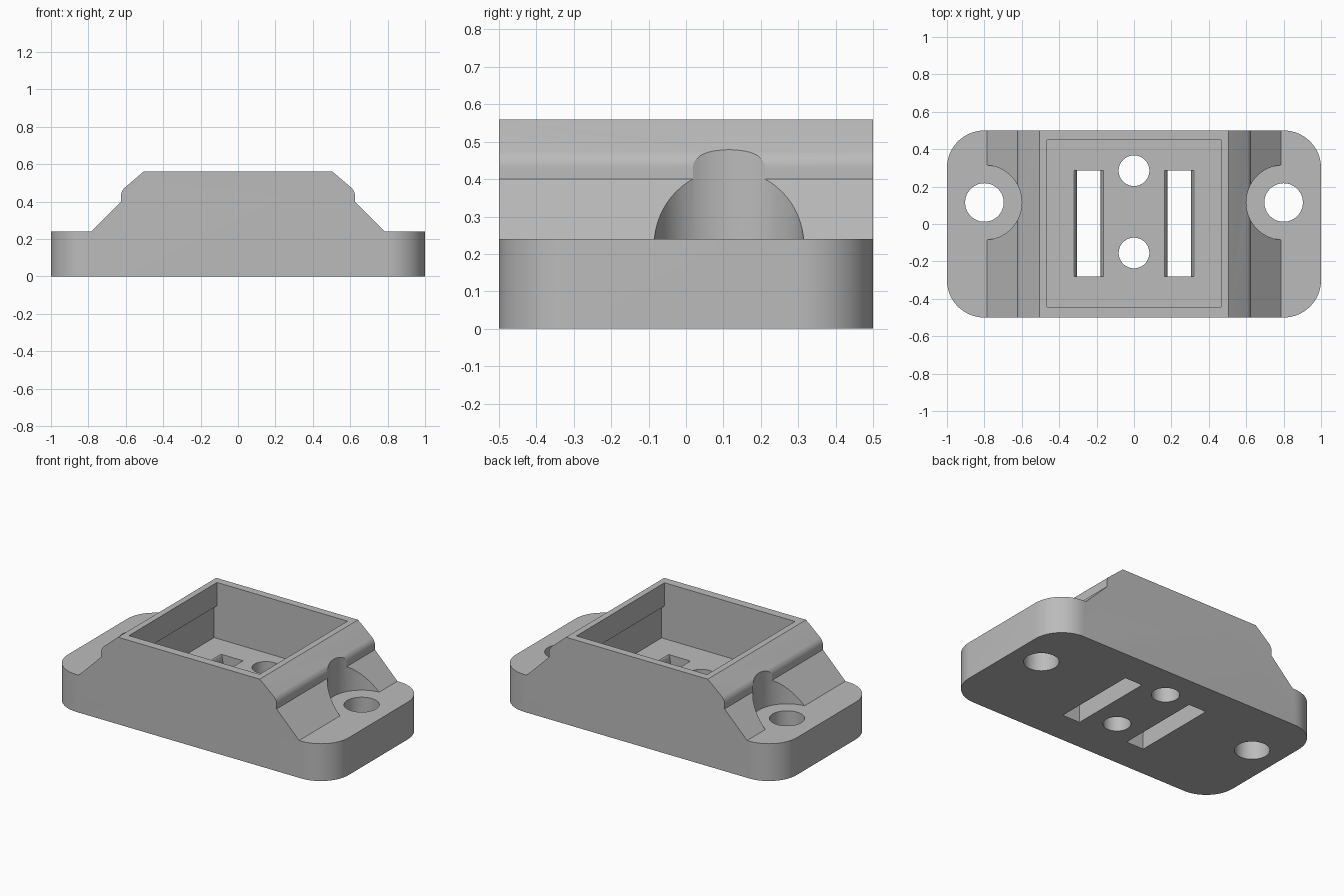
import bpy, bmesh
from math import radians, cos, sin, pi

cube = bpy.data.objects.get("Cube")
if cube:
    bpy.data.objects.remove(cube, do_unlink=True)

grey = bpy.data.materials.new("plain grey")
grey.use_nodes = True
grey.diffuse_color = (0.5, 0.5, 0.5, 1)
grey.node_tree.nodes["Principled BSDF"].inputs["Base Color"].default_value = (0.5, 0.5, 0.5, 1)


def prism(name, points, start, end, axis="z"):
    """Extrude an outline: (x, y) along z, or (x, z) along y."""
    bm = bmesh.new()
    place = (lambda a, b, h: (a, b, h)) if axis == "z" else (lambda a, b, h: (a, h, b))
    face = bm.faces.new([bm.verts.new(place(a, b, start)) for a, b in points])
    ext = bmesh.ops.extrude_face_region(bm, geom=[face])
    verts = [v for v in ext["geom"] if isinstance(v, bmesh.types.BMVert)]
    bmesh.ops.translate(bm, verts=verts, vec=place(0, 0, end - start))
    bmesh.ops.recalc_face_normals(bm, faces=bm.faces)
    mesh = bpy.data.meshes.new(name)
    bm.to_mesh(mesh)
    bm.free()
    mesh.materials.append(grey)
    obj = bpy.data.objects.new(name, mesh)
    bpy.context.collection.objects.link(obj)
    return obj


def arc(cx, cy, r, a0, a1, n):
    return [(cx + r * cos(radians(a0 + (a1 - a0) * i / n)),
             cy + r * sin(radians(a0 + (a1 - a0) * i / n))) for i in range(n + 1)]


def circle(cx, cy, r, n=64):
    return arc(cx, cy, r, 0, 360, n)[:-1]


def mirrored(half):
    return half + [(-x, z) for x, z in reversed(half)]


cutters = []


def boolean(target, cutter, operation="DIFFERENCE"):
    mod = target.modifiers.new(cutter.name, "BOOLEAN")
    mod.operation = operation
    mod.solver = "EXACT"
    mod.object = cutter
    cutter.hide_render = True
    cutters.append(cutter)


# Housing: sloped side profile with a rounded shoulder
shoulder = arc(0.565, 0.43, 0.06, 0, 45, 8)
half = [(1, 0), (1, 0.24), (0.785, 0.24), (0.625, 0.40)] + shoulder + [(0.505, 0.56)]
body = prism("housing", mirrored(half), -0.5, 0.5, "y")

# Rounded plan outline
plan = []
for cx, cy, a in ((0.8, 0.3, 0), (-0.8, 0.3, 90), (-0.8, -0.3, 180), (0.8, -0.3, 270)):
    plan += arc(cx, cy, 0.2, a, a + 90, 16)
boolean(body, prism("plan_outline", plan, -0.1, 0.7), "INTERSECT")

# Open pocket, slightly wider below the shoulder
pocket = mirrored([(0.485, 0.20), (0.485, 0.40), (0.465, 0.41), (0.465, 0.7)])
boolean(body, prism("pocket", pocket, -0.445, 0.45, "y"))

# Screw seats and screw holes in both flanges
for side, word in ((-1, "right"), (1, "left")):
    boolean(body, prism(word + "_screw_seat", circle(side * 0.8, 0.115, 0.2), 0.24, 0.7))
    boolean(body, prism(word + "_screw_hole", circle(side * 0.8, 0.115, 0.103), -0.1, 0.3))

    # Strap slot with eased upper edges
    ease = [(0.063 + 0.015 * (1 - cos(t * pi / 12)), 0.1 + 0.1 * sin(t * pi / 12)) for t in range(7)]
    outline = [(0.063, -0.1)] + ease + [(0.078, 0.25)]
    outline = [(side * 0.242 + x, z) for x, z in mirrored(outline)]
    boolean(body, prism(word + "_strap_slot", outline, -0.28, 0.285, "y"))

# Floor holes
for y, word in ((0.285, "back"), (-0.155, "front")):
    boolean(body, prism(word + "_floor_hole", circle(0, y, 0.082), -0.1, 0.3))

# Bake the cuts and drop the cutters
bpy.context.view_layer.update()
graph = bpy.context.evaluated_depsgraph_get()
baked = bpy.data.meshes.new_from_object(body.evaluated_get(graph))
body.modifiers.clear()
body.data = baked
baked.name = "housing"
for c in cutters:
    bpy.data.objects.remove(c, do_unlink=True)

for o in bpy.context.selected_objects:
    o.select_set(False)
body.select_set(True)
bpy.context.view_layer.objects.active = body
bpy.ops.object.shade_smooth_by_angle(angle=radians(25))
